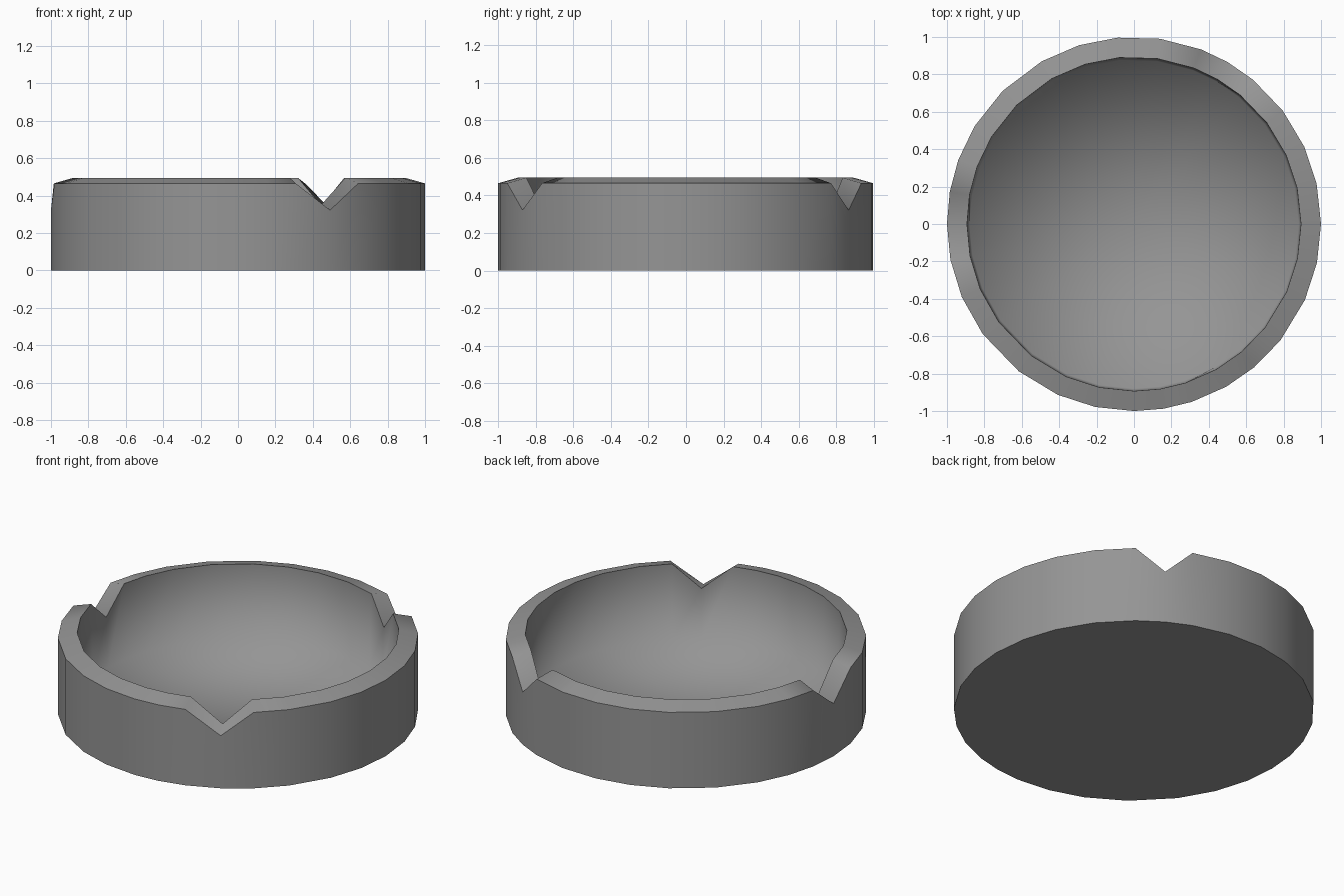
import bpy, bmesh, math

if "Cube" in bpy.data.objects:
    bpy.data.objects.remove(bpy.data.objects["Cube"])

# Angles of the 30 uneven sides; the rim dips at 60, 180 and 300 degrees
ANGLES = [0, 12.5, 24.3, 37.3, 50.5, 60, 69, 82, 95, 107, 119.5, 134.6,
          148.5, 160, 170, 180, 191, 203, 216, 232, 246, 258, 270, 279,
          288, 299.5, 310, 321.5, 336, 348]
NOTCHES = (60, 180, 299.5)
FLOOR = 0.04

# Profile: radius, height, height at a notch
PROFILE = [(1.0, 0.0, 0.0),
           (1.0, 0.465, 0.322),
           (0.893, 0.495, 0.345),
           (0.88, FLOOR, FLOOR)]

bm = bmesh.new()
rings = []
for r, z, notch_z in PROFILE:
    ring = []
    for a in ANGLES:
        t = math.radians(a)
        h = notch_z if a in NOTCHES else z
        ring.append(bm.verts.new((r * math.cos(t), r * math.sin(t), h)))
    rings.append(ring)

n = len(ANGLES)
for lo, hi in zip(rings, rings[1:]):
    for i in range(n):
        j = (i + 1) % n
        bm.faces.new((lo[i], lo[j], hi[j], hi[i]))

# Underside, and flat floor fanned to its centre
bm.faces.new(list(reversed(rings[0])))
centre = bm.verts.new((0, 0, FLOOR))
for i in range(n):
    bm.faces.new((rings[-1][i], rings[-1][(i + 1) % n], centre))
bmesh.ops.recalc_face_normals(bm, faces=bm.faces[:])

# Smooth everywhere, crisp only along base and rim; wall blends into floor
for f in bm.faces:
    f.smooth = True
for ring in rings[:3]:
    for i in range(n):
        bm.edges.get((ring[i], ring[(i + 1) % n])).smooth = False

mesh = bpy.data.meshes.new("ashtray_dish")
bm.to_mesh(mesh)
bm.free()
dish = bpy.data.objects.new("ashtray_dish", mesh)
bpy.context.collection.objects.link(dish)

# Darker grey
grey = bpy.data.materials.new("dark_grey")
grey.diffuse_color = (0.3, 0.3, 0.3, 1)
grey.use_nodes = True
grey.node_tree.nodes["Principled BSDF"].inputs["Base Color"].default_value = grey.diffuse_color
mesh.materials.append(grey)
